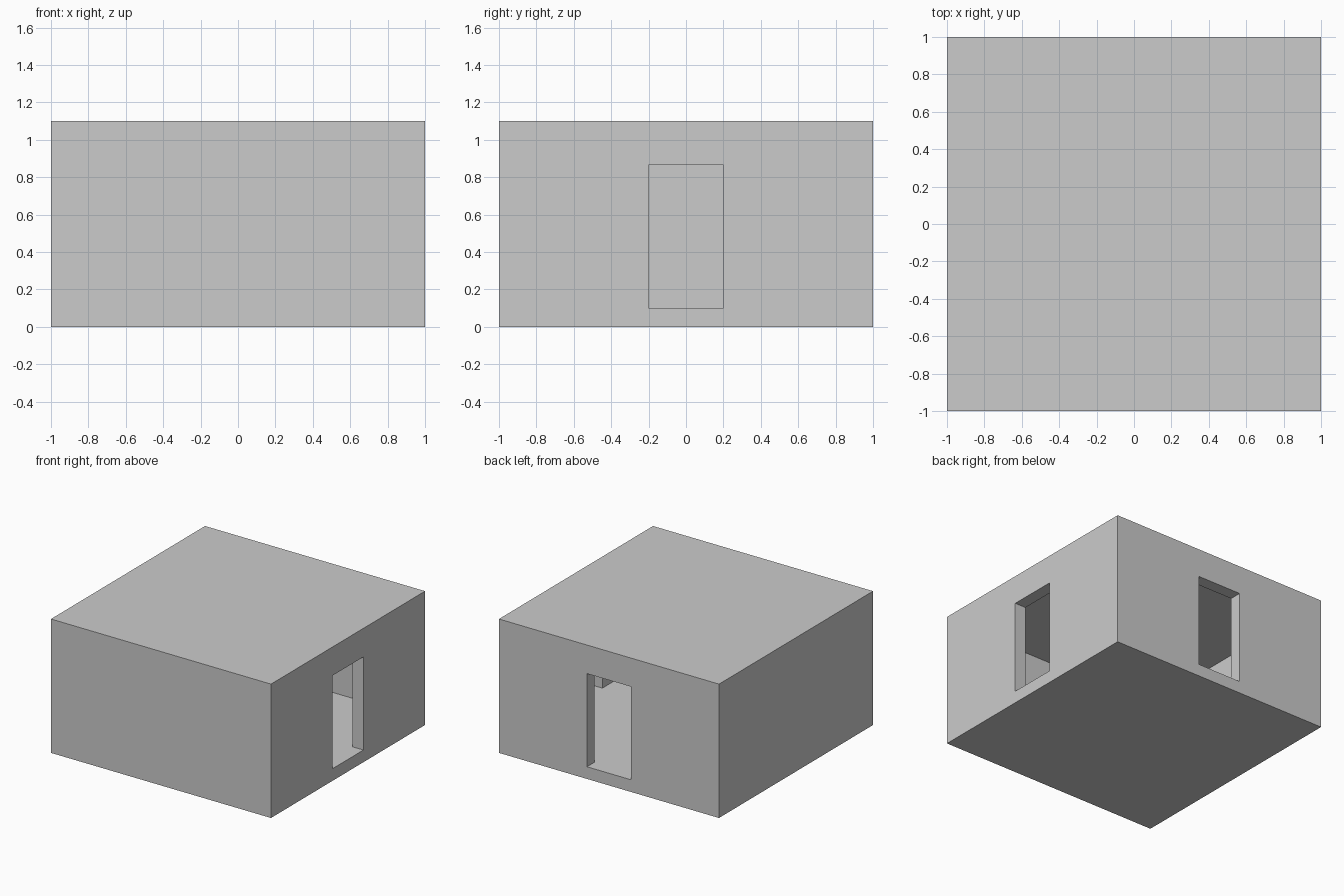
import bpy

if "Cube" in bpy.data.objects:
    bpy.data.objects.remove(bpy.data.objects["Cube"])

WALL = 0.1        # wall, floor and roof thickness
HEIGHT = 1.1
DOOR_TOP = 0.865
DOOR_HALF = 0.2


def box(name, lo, hi):
    """Axis-aligned box between two corners."""
    centre = [(a + b) / 2 for a, b in zip(lo, hi)]
    bpy.ops.mesh.primitive_cube_add(size=1, location=centre)
    ob = bpy.context.object
    ob.name = name
    ob.scale = [b - a for a, b in zip(lo, hi)]
    bpy.ops.object.transform_apply(location=True, rotation=False, scale=True)
    return ob


def cut(target, cutter):
    """Subtract a hidden helper from the target."""
    cutter.hide_render = True
    cutter.hide_set(True)
    cutter.display_type = 'WIRE'
    mod = target.modifiers.new(cutter.name, 'BOOLEAN')
    mod.operation = 'DIFFERENCE'
    mod.solver = 'EXACT'
    mod.object = cutter


# Solid outer shell of the room
room = box("room_shell", (-1, -1, 0), (1, 1, HEIGHT))

# Hollow interior
inner = 1 - WALL
cut(room, box("interior_cutter", (-inner, -inner, WALL),
              (inner, inner, HEIGHT - WALL)))

# Doorway in the right wall, sill level with the floor
cut(room, box("right_door_cutter", (0.8, -DOOR_HALF, WALL),
              (1.1, DOOR_HALF, DOOR_TOP)))

# Doorway in the back wall
cut(room, box("back_door_cutter", (-DOOR_HALF, 0.8, WALL),
              (DOOR_HALF, 1.1, DOOR_TOP)))
